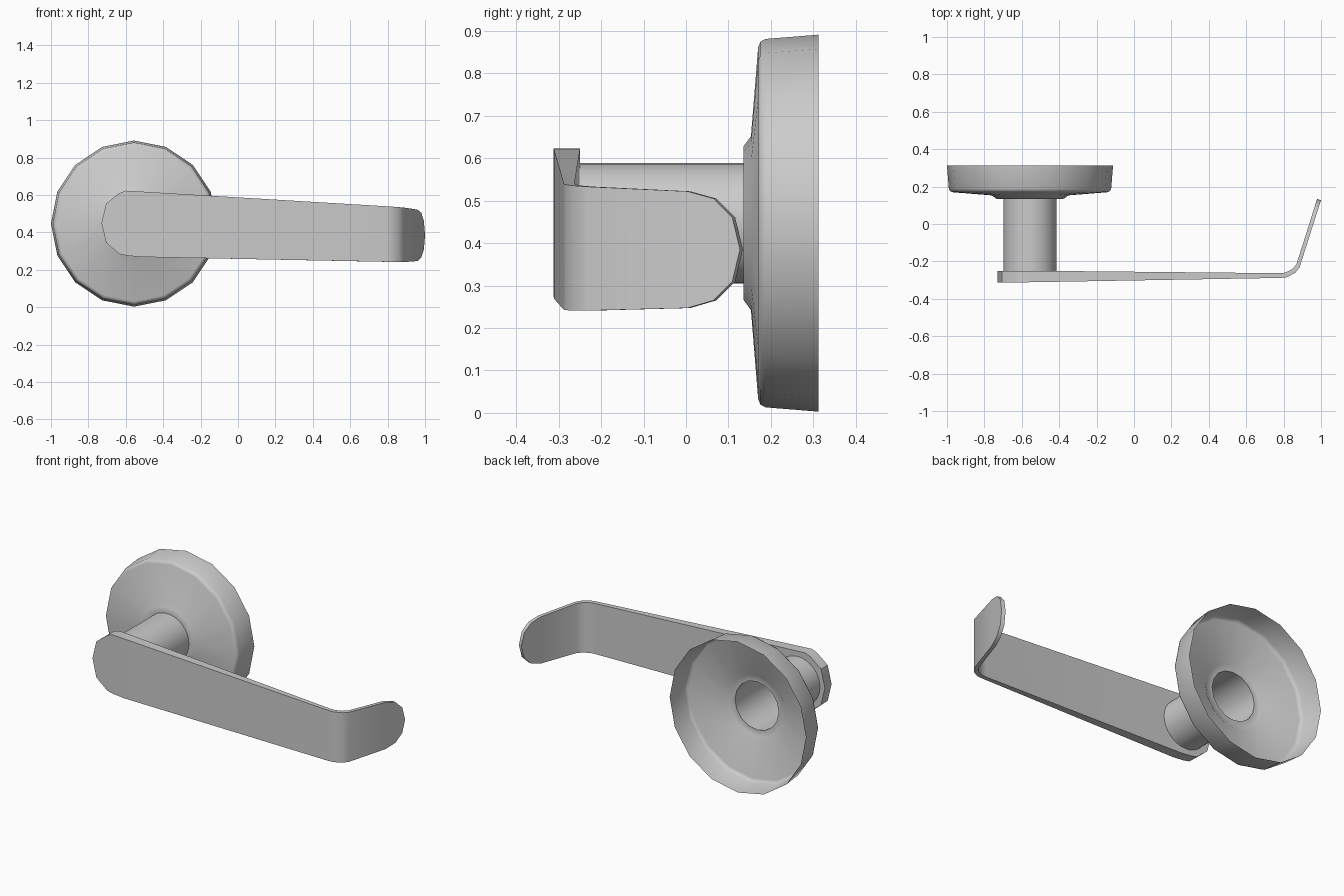
import bpy, bmesh
from math import sin, cos, pi, radians

if "Cube" in bpy.data.objects:
    bpy.data.objects.remove(bpy.data.objects["Cube"])

CX, CZ = -0.556, 0.447   # axis of the rose and post


def finish(name, bm, angle=35):
    bmesh.ops.remove_doubles(bm, verts=bm.verts, dist=0.0005)
    bmesh.ops.recalc_face_normals(bm, faces=bm.faces)
    me = bpy.data.meshes.new(name)
    bm.to_mesh(me)
    bm.free()
    ob = bpy.data.objects.new(name, me)
    bpy.context.collection.objects.link(ob)
    bpy.ops.object.select_all(action='DESELECT')
    ob.select_set(True)
    bpy.context.view_layer.objects.active = ob
    bpy.ops.object.shade_smooth_by_angle(angle=radians(angle))
    return ob


def bridge(bm, rings):
    for a, b in zip(rings, rings[1:]):
        n = len(a)
        for i in range(n):
            j = (i + 1) % n
            bm.faces.new((a[i], a[j], b[j], b[i]))


def lathe(name, profile, sides, angle):
    """Open surface of revolution about the y axis; profile is (radius, y)."""
    bm = bmesh.new()
    rings = [[bm.verts.new((CX + r * sin(2 * pi * i / sides), y,
                            CZ + r * cos(2 * pi * i / sides)))
              for i in range(sides)] for r, y in profile]
    bridge(bm, rings)
    return finish(name, bm, angle)


# Hollow wall rose, open at the back
lathe("rose", [(0.444, 0.312), (0.434, 0.188), (0.428, 0.176), (0.415, 0.170),
               (0.205, 0.153), (0.180, 0.135), (0.142, 0.135)], 16, 50)

# Tubular post between rose and lever
lathe("post", [(0.142, 0.135), (0.142, -0.252)], 32, 35)

# Lever: front (x, y), back (x, y), top z, bottom z at each station
stations = [
    (-0.730, -0.312, -0.730, -0.250, 0.450, 0.450),
    (-0.705, -0.312, -0.705, -0.250, 0.555, 0.345),
    (-0.635, -0.312, -0.635, -0.250, 0.610, 0.285),
    (-0.600, -0.312, -0.600, -0.250, 0.623, 0.277),
    (-0.530, -0.311, -0.530, -0.250, 0.619, 0.269),
    (0.790, -0.288, 0.780, -0.263, 0.540, 0.243),
    (0.820, -0.284, 0.808, -0.260, 0.538, 0.242),
    (0.862, -0.261, 0.845, -0.242, 0.535, 0.241),
    (0.885, -0.233, 0.868, -0.217, 0.533, 0.241),
    (0.960, 0.003, 0.940, 0.010, 0.522, 0.247),
    (0.980, 0.065, 0.959, 0.071, 0.505, 0.265),
    (0.994, 0.109, 0.973, 0.116, 0.460, 0.310),
    (1.000, 0.127, 0.979, 0.134, 0.385, 0.385),
]
bm = bmesh.new()
rings = []
for fx, fy, bx, by, top, bot in stations:
    if top == bot:               # rounded ends close to a single edge
        f, b = bm.verts.new((fx, fy, top)), bm.verts.new((bx, by, top))
        rings.append([f, f, b, b])
    else:
        rings.append([bm.verts.new(p) for p in
                      ((fx, fy, bot), (fx, fy, top), (bx, by, top), (bx, by, bot))])
for a, b in zip(rings, rings[1:]):
    for i in range(4):
        j = (i + 1) % 4
        loop = list(dict.fromkeys((a[i], a[j], b[j], b[i])))
        if len(loop) > 2:
            bm.faces.new(loop)
finish("lever", bm)
